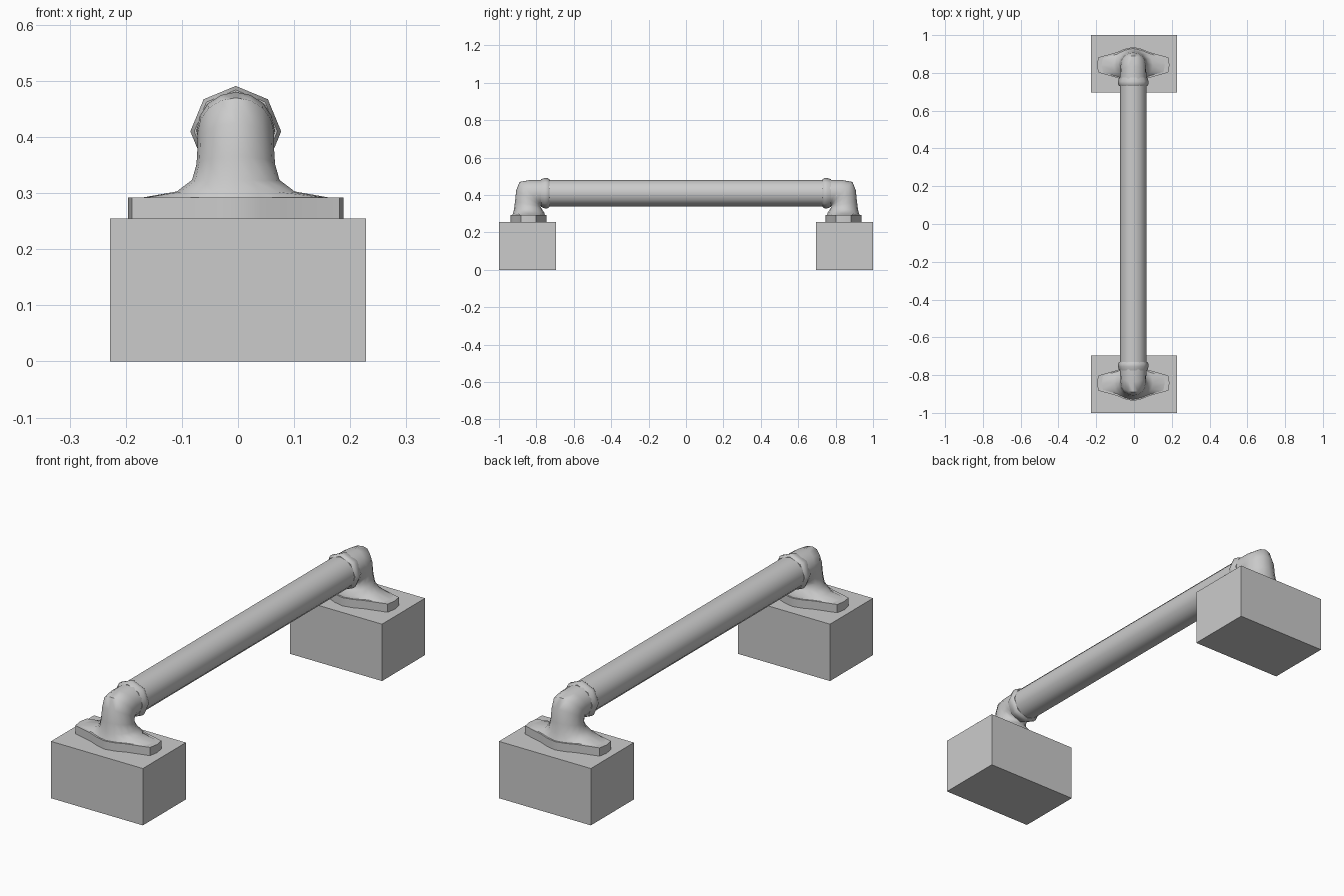
import bpy, bmesh, math

if "Cube" in bpy.data.objects:
    bpy.data.objects.remove(bpy.data.objects["Cube"])

CX = -0.004   # handle centre line in x
PZ = 0.41     # tube centre height


def loft(name, rings, mirror=True, angle=40):
    """Skin equal-length point rings, cap both ends, optionally mirror front to back."""
    bm = bmesh.new()
    loops = [[bm.verts.new(p) for p in ring] for ring in rings]
    n = len(loops[0])
    for a, b in zip(loops, loops[1:]):
        for i in range(n):
            j = (i + 1) % n
            bm.faces.new((a[i], a[j], b[j], b[i]))
    bm.faces.new(loops[0])
    bm.faces.new(loops[-1])
    bmesh.ops.recalc_face_normals(bm, faces=bm.faces)
    me = bpy.data.meshes.new(name)
    bm.to_mesh(me)
    bm.free()
    ob = bpy.data.objects.new(name, me)
    bpy.context.collection.objects.link(ob)
    bpy.ops.object.select_all(action='DESELECT')
    ob.select_set(True)
    bpy.context.view_layer.objects.active = ob
    if angle:
        bpy.ops.object.shade_smooth_by_angle(angle=math.radians(angle))
    if mirror:
        m = ob.modifiers.new("Mirror", 'MIRROR')
        m.use_axis = (False, True, False)
        m.use_mirror_merge = False
    return ob


def oval(inner, outer, rx, n=16):
    """Tilted oval ring spanning two (y, z) points, rx wide in x."""
    cy, cz = (inner[0] + outer[0]) / 2, (inner[1] + outer[1]) / 2
    hy, hz = (outer[0] - inner[0]) / 2, (outer[1] - inner[1]) / 2
    return [(CX + rx * math.cos(t), cy + hy * math.sin(t), cz + hz * math.sin(t))
            for t in (2 * math.pi * i / n for i in range(n))]


def tube_ring(y, r, n):
    return oval((y, PZ - r), (y, PZ + r), r, n)


def box_ring(z):
    return [(x, y, z) for x, y in
            ((-0.228, -1), (0.228, -1), (0.228, -0.695), (-0.228, -0.695))]


# Winged plate outline: one quarter reflected into 16 points
QUARTER = [(0.192, 0), (0.185, 0.04), (0.085, 0.068), (0.045, 0.085), (0, 0.095)]
HALF = QUARTER + [(-x, y) for x, y in QUARTER[-2::-1]]
OUTLINE = HALF + [(x, -y) for x, y in HALF[-2:0:-1]]


def plate_ring(z, s=1.0):
    return [(CX + x * s, -0.842 - y * s, z) for x, y in OUTLINE]


# Mounting blocks
loft("mounting_block", [box_ring(0), box_ring(0.255)], angle=0)

# Winged flange plates
loft("flange_plate", [plate_ring(0.255), plate_ring(0.292)], angle=30)

# Elbow with flared skirt rising from the plate into the tube
loft("elbow", [
    plate_ring(0.290, 0.93),
    oval((-0.757, 0.304), (-0.925, 0.302), 0.105),
    oval((-0.770, 0.325), (-0.920, 0.322), 0.078),
    oval((-0.778, 0.338), (-0.914, 0.365), 0.070),
    oval((-0.776, 0.343), (-0.908, 0.425), 0.068),
    oval((-0.772, 0.345), (-0.890, 0.470), 0.068),
    oval((-0.766, 0.344), (-0.835, 0.480), 0.069),
    oval((-0.750, 0.340), (-0.750, 0.481), 0.071),
], angle=50)

# Octagonal collars where elbow meets tube
loft("collar", [tube_ring(-0.775, 0.074, 8), tube_ring(-0.755, 0.081, 8),
                tube_ring(-0.740, 0.081, 8), tube_ring(-0.730, 0.074, 8)], angle=50)

# Long grab tube
loft("grab_tube", [tube_ring(-0.76, 0.071, 12), tube_ring(0.76, 0.071, 12)], mirror=False)
